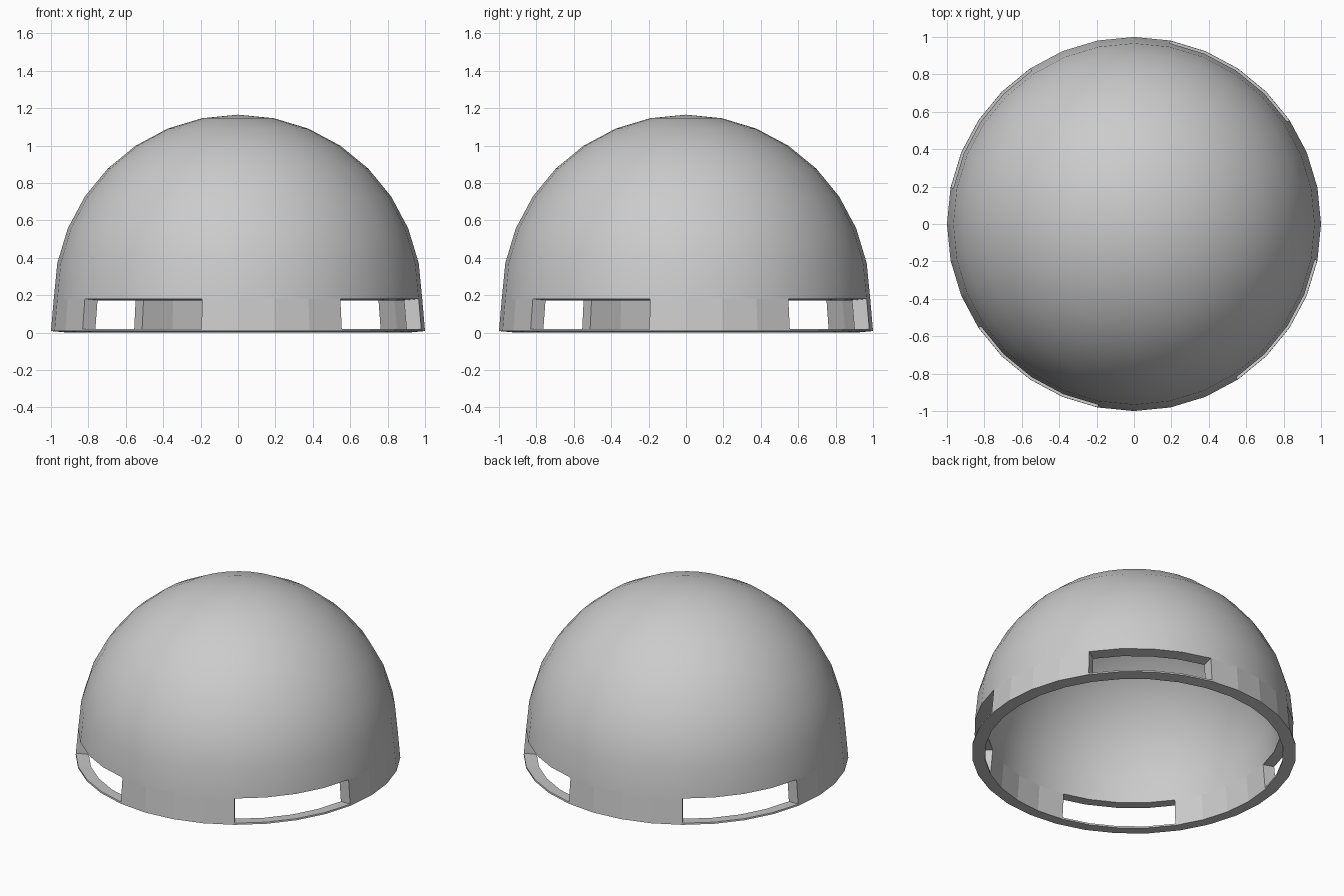
import bpy, bmesh
from math import sin, cos, pi

if "Cube" in bpy.data.objects:
    bpy.data.objects.remove(bpy.data.objects["Cube"])

SEG = 32
R = 0.985        # dome radius
Z0 = 0.18        # dome equator height
WALL = 0.08

# Profile (radius, height): thin foot strip, slotted band, hemisphere rings
profile = [(1.0, 0.008), (0.999, 0.019), (R, Z0)]
profile += [(R * cos(k * pi / 16), Z0 + R * sin(k * pi / 16)) for k in range(1, 8)]

bm = bmesh.new()
rings = [[bm.verts.new((r * cos(2 * pi * i / SEG), r * sin(2 * pi * i / SEG), z))
          for i in range(SEG)] for r, z in profile]
pole = bm.verts.new((0, 0, Z0 + R))

for level in range(len(rings) - 1):
    lo, hi = rings[level], rings[level + 1]
    for i in range(SEG):
        # Four slots in the band, each four segments wide
        if level == 1 and 3 <= i % 8 < 7:
            continue
        j = (i + 1) % SEG
        bm.faces.new((lo[i], lo[j], hi[j], hi[i]))
for i in range(SEG):
    bm.faces.new((rings[-1][i], rings[-1][(i + 1) % SEG], pole))
bm.normal_update()

mesh = bpy.data.meshes.new("dome_shell")
bm.to_mesh(mesh)
bm.free()
dome = bpy.data.objects.new("dome_shell", mesh)
bpy.context.collection.objects.link(dome)

# Wall thickness, grown inwards
mod = dome.modifiers.new("wall", 'SOLIDIFY')
mod.thickness = WALL
mod.offset = -1
bpy.context.view_layer.objects.active = dome
dome.select_set(True)
bpy.ops.object.modifier_apply(modifier=mod.name)

# Smooth dome, faceted band and rims
for p in dome.data.polygons:
    p.use_smooth = p.center.z > 0.21
